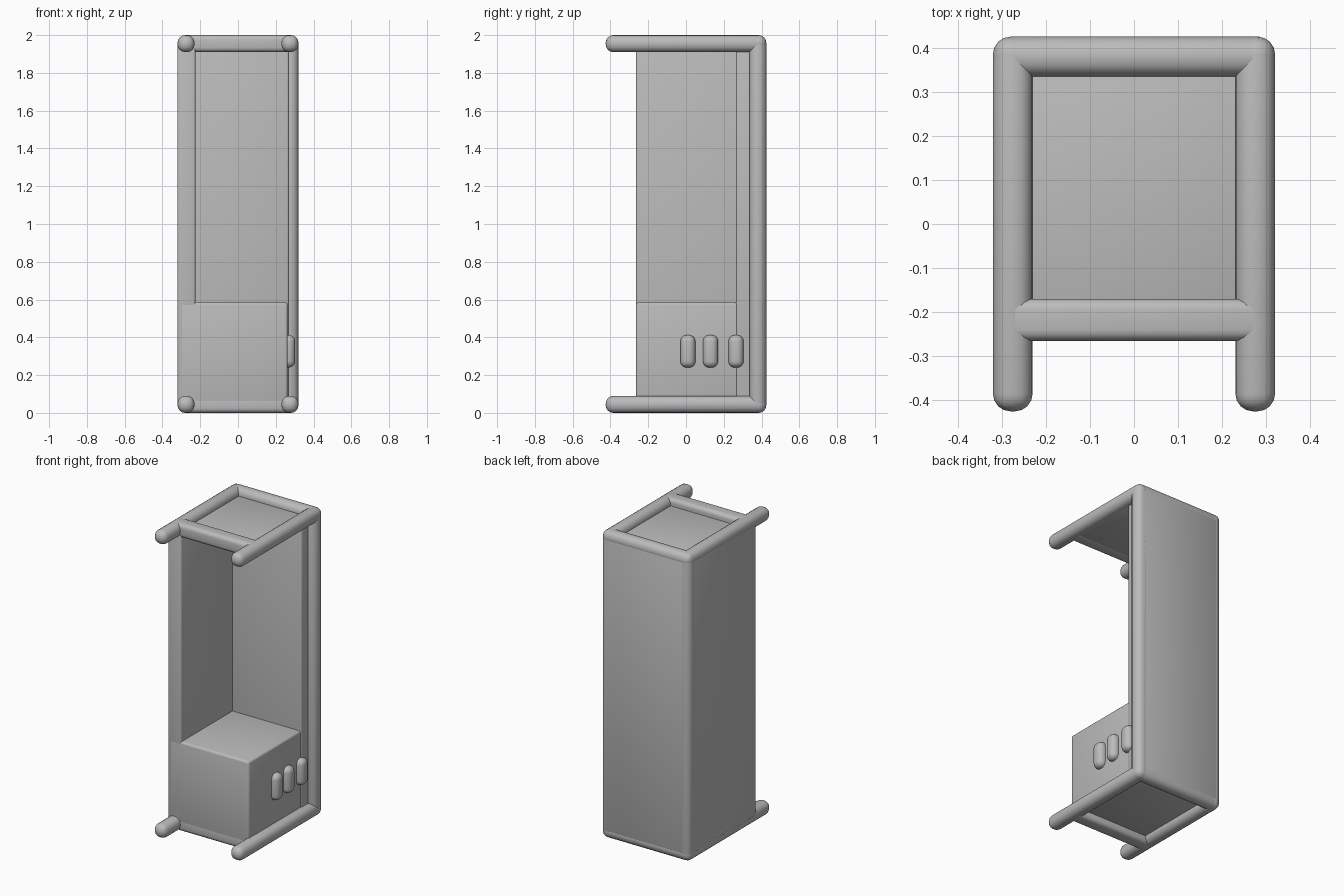
import bpy
import math

cube = bpy.data.objects.get("Cube")
if cube:
    bpy.data.objects.remove(cube, do_unlink=True)

grey = bpy.data.materials.new("light_grey")
grey.use_nodes = True
colour = (0.5, 0.5, 0.5, 1.0)
grey.diffuse_color = colour
grey.node_tree.nodes["Principled BSDF"].inputs["Base Color"].default_value = colour


def rounded_box(name, x, y, z, radius, segments=4):
    """Box between the given (min, max) ranges with rounded edges."""
    centre = [(a + b) / 2 for a, b in (x, y, z)]
    bpy.ops.mesh.primitive_cube_add(size=1, location=centre)
    obj = bpy.context.object
    obj.name = name
    obj.scale = [b - a for a, b in (x, y, z)]
    bpy.ops.object.transform_apply(location=False, rotation=False, scale=True)
    obj.data.materials.append(grey)
    bevel = obj.modifiers.new("rounding", "BEVEL")
    bevel.width = radius
    bevel.segments = segments
    bpy.ops.object.modifier_apply(modifier=bevel.name)
    bpy.ops.object.shade_smooth_by_angle(angle=math.radians(35))
    return obj


W, D, H = 0.32, 0.425, 2.0      # half width, half depth, height
RAIL, ROUND = 0.09, 0.04        # rail thickness and edge rounding

# Top and bottom frames: long side rails, cross bars and a recessed panel
for level, z, panel_z in (("bottom", (0, RAIL), (0.045, 0.085)),
                          ("top", (H - RAIL, H), (H - 0.088, H - 0.045))):
    rounded_box(level + "_left_rail", (W - RAIL, W), (-D, D), z, ROUND)
    rounded_box(level + "_right_rail", (-W, -W + RAIL), (-D, D), z, ROUND)
    rounded_box(level + "_back_bar", (-W, W), (D - RAIL, D), z, ROUND)
    rounded_box(level + "_front_bar", (-0.30, 0.30), (-0.265, -0.17), z, 0.025)
    rounded_box(level + "_panel", (-0.28, 0.28), (-0.25, 0.38), panel_z, 0.004, 2)

# Rear corner posts
for side, x in (("left", (W - RAIL, W)), ("right", (-W, -W + RAIL))):
    rounded_box("rear_" + side + "_post", x, (D - RAIL, D), (0, H), ROUND)

# Closed walls at the back and on one side
wall_z = (0.05, H - 0.05)
rounded_box("back_wall", (-0.28, 0.29), (0.335, D), wall_z, 0.006, 2)
rounded_box("back_lining", (-0.28, 0.27), (0.265, 0.38), wall_z, 0.012, 3)
rounded_box("side_wall", (-W, -0.225), (-0.265, 0.385), wall_z, 0.012, 3)

# Seat block in the lower part
rounded_box("seat_block", (-0.31, 0.263), (-0.265, 0.345), (0.05, 0.585), 0.014, 3)

# Three raised oblong buttons on the side of the block
for i, y in enumerate((0.01, 0.13, 0.265)):
    rounded_box(f"button_{i + 1}", (0.22, 0.303), (y - 0.04, y + 0.04),
                (0.24, 0.412), 0.034, 5)
